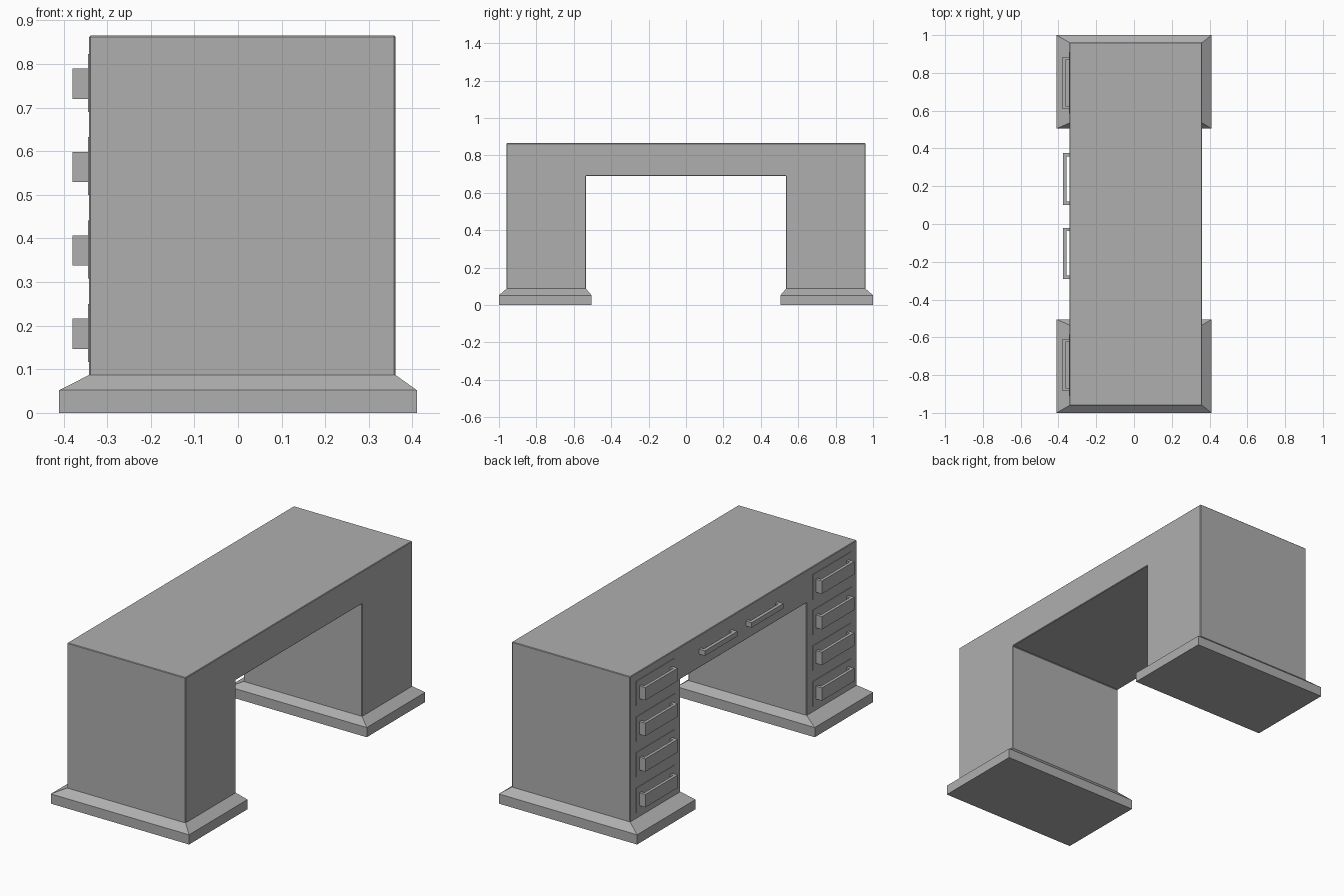
import bpy, bmesh

if "Cube" in bpy.data.objects:
    bpy.data.objects.remove(bpy.data.objects["Cube"])

# Dark grey paint shared by every part
grey = bpy.data.materials.new("dark_grey")
grey.diffuse_color = (0.43, 0.43, 0.43, 1.0)
grey.use_nodes = True
grey.node_tree.nodes["Principled BSDF"].inputs["Base Color"].default_value = grey.diffuse_color


def make_object(name, bm, bevel=0.0):
    bmesh.ops.recalc_face_normals(bm, faces=bm.faces)
    mesh = bpy.data.meshes.new(name)
    bm.to_mesh(mesh)
    bm.free()
    mesh.materials.append(grey)
    ob = bpy.data.objects.new(name, mesh)
    bpy.context.collection.objects.link(ob)
    if bevel:
        mod = ob.modifiers.new("edge_bevel", 'BEVEL')
        mod.width = bevel
        mod.segments = 1
    return ob


def prism(name, points, offset, bevel=0.0):
    """Extrude a closed outline along an offset vector."""
    bm = bmesh.new()
    face = bm.faces.new([bm.verts.new(p) for p in points])
    out = bmesh.ops.extrude_face_region(bm, geom=[face])
    verts = [v for v in out["geom"] if isinstance(v, bmesh.types.BMVert)]
    bmesh.ops.translate(bm, verts=verts, vec=offset)
    return make_object(name, bm, bevel)


def stacked(name, levels):
    """Join rectangular rings (x0, x1, y0, y1, z) into a closed solid."""
    bm = bmesh.new()
    rings = [[bm.verts.new(p) for p in
              ((x0, y0, z), (x1, y0, z), (x1, y1, z), (x0, y1, z))]
             for x0, x1, y0, y1, z in levels]
    bm.faces.new(rings[0])
    bm.faces.new(rings[-1])
    for a, b in zip(rings, rings[1:]):
        for i in range(4):
            j = (i + 1) % 4
            bm.faces.new((a[i], a[j], b[j], b[i]))
    return make_object(name, bm)


def handle(name, x_base, x_tip, y0, y1, z0, z1, t):
    """U-shaped pull, open towards the drawer."""
    outline = [(x_base, y0), (x_tip, y0), (x_tip, y1), (x_base, y1),
               (x_base, y1 - t), (x_tip + t, y1 - t),
               (x_tip + t, y0 + t), (x_base, y0 + t)]
    return prism(name, [(x, y, z0) for x, y in outline], (0, 0, z1 - z0))


BACK, FRONT = 0.361, -0.341

# Desk body: one arch outline covering both pedestals and the bridge
arch = [(-0.96, 0.08), (-0.96, 0.865), (0.96, 0.865), (0.96, 0.08),
        (0.535, 0.08), (0.535, 0.69), (-0.535, 0.69), (-0.535, 0.08)]
prism("desk_body", [(FRONT, y, z) for y, z in arch], (BACK - FRONT, 0, 0), 0.003)

for side, s in (("left", 1), ("right", -1)):
    # Plinth with sloped top under each pedestal
    o0, o1 = sorted((s * 0.505, s * 1.0))
    i0, i1 = sorted((s * 0.535, s * 0.96))
    stacked(f"{side}_plinth", [(-0.41, 0.41, o0, o1, 0.0),
                               (-0.41, 0.41, o0, o1, 0.052),
                               (FRONT, BACK, i0, i1, 0.087)])
    # Four drawers with pulls
    y0, y1 = sorted((s * 0.585, s * 0.91))
    h0, h1 = sorted((s * 0.61, s * 0.885))
    for k in range(4):
        z = 0.117 + k * 0.191
        stacked(f"{side}_drawer_front_{k + 1}",
                [(-0.344, -0.33, y0, y1, z), (-0.344, -0.33, y0, y1, z + 0.133)])
        handle(f"{side}_drawer_handle_{k + 1}", -0.343, -0.379,
               h0, h1, z + 0.03, z + 0.099, 0.016)

# Two slim pulls on the bridge
for n, (y0, y1) in enumerate(((0.10, 0.375), (-0.29, -0.02))):
    handle(f"bridge_handle_{n + 1}", -0.34, -0.375, y0, y1, 0.763, 0.79, 0.018)
